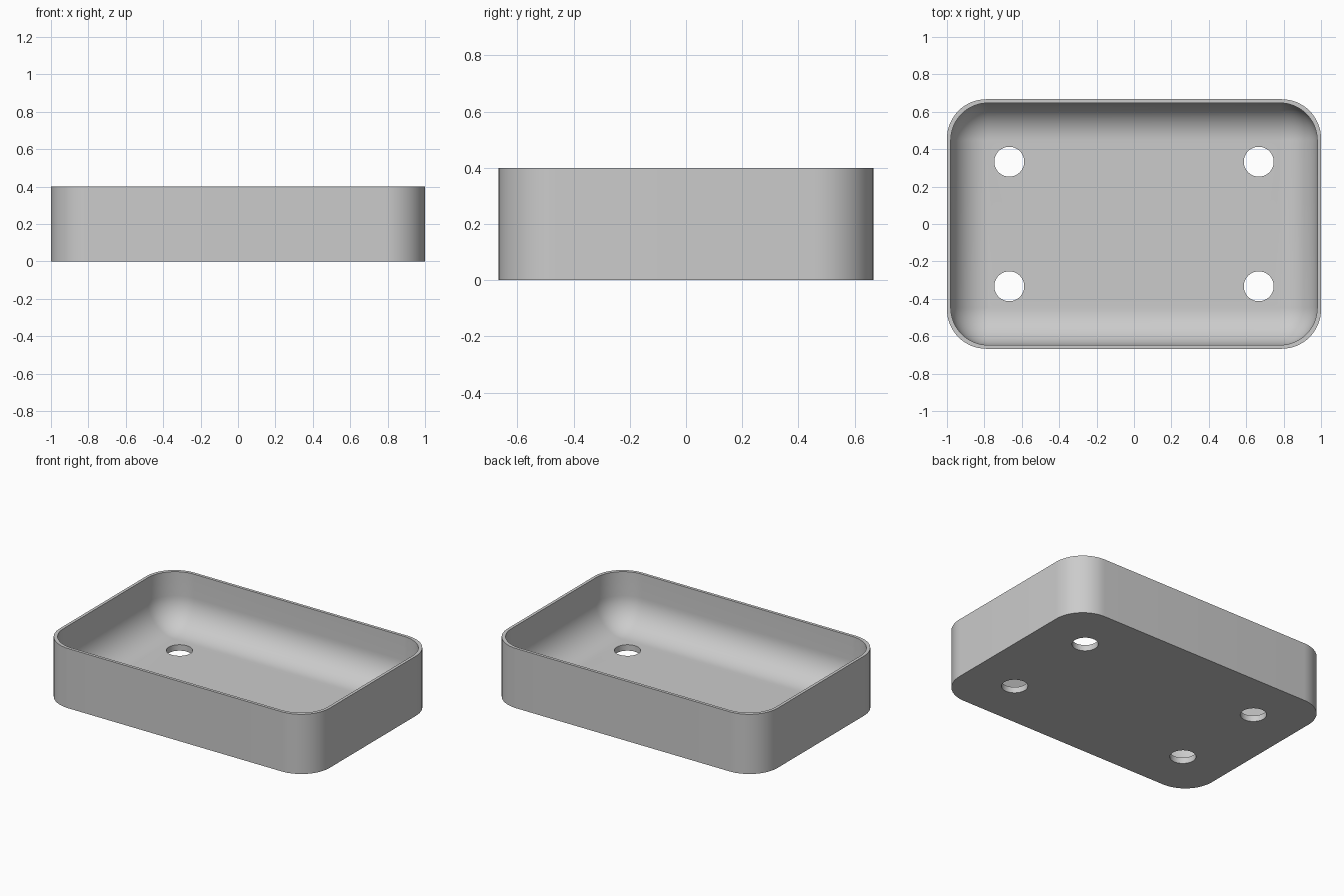
import bpy, bmesh
from math import sin, cos, pi, radians

cube = bpy.data.objects.get("Cube")
if cube:
    bpy.data.objects.remove(cube, do_unlink=True)

HALF_X, HALF_Y, HEIGHT = 1.0, 0.667, 0.4
WALL, FLOOR = 0.02, 0.04
OUTER_R, INNER_R, FILLET = 0.21, 0.2, 0.199
HOLE_X, HOLE_Y, HOLE_R = 0.667, 0.333, 0.08
CORNER_STEPS, FILLET_STEPS = 16, 16

grey = bpy.data.materials.new("grey")
grey.use_nodes = True
colour = (0.6, 0.6, 0.6, 1)
grey.diffuse_color = colour
grey.node_tree.nodes["Principled BSDF"].inputs["Base Color"].default_value = colour


def ring(bm, inset, radius, z):
    """Rounded rectangle of vertices, counter-clockwise from above."""
    cx, cy = HALF_X - inset - radius, HALF_Y - inset - radius
    verts = []
    for q, (sx, sy) in enumerate(((1, 1), (-1, 1), (-1, -1), (1, -1))):
        for i in range(CORNER_STEPS + 1):
            a = (q + i / CORNER_STEPS) * pi / 2
            verts.append(bm.verts.new((sx * cx + radius * cos(a), sy * cy + radius * sin(a), z)))
    return verts


# Tray shell: outer wall, rim, inner wall, and a rounded fillet into the floor
bm = bmesh.new()
rings = [ring(bm, 0, OUTER_R, 0), ring(bm, 0, OUTER_R, HEIGHT), ring(bm, WALL, INNER_R, HEIGHT)]
for i in range(FILLET_STEPS + 1):
    a = i / FILLET_STEPS * pi / 2
    step = FILLET * (1 - cos(a))
    rings.append(ring(bm, WALL + step, INNER_R - step, FLOOR + FILLET * (1 - sin(a))))
for low, high in zip(rings, rings[1:]):
    for i in range(len(low)):
        j = (i + 1) % len(low)
        bm.faces.new((low[i], low[j], high[j], high[i]))
bm.faces.new(rings[0][::-1])
bm.faces.new(rings[-1])
bmesh.ops.recalc_face_normals(bm, faces=bm.faces)
mesh = bpy.data.meshes.new("tray")
bm.to_mesh(mesh)
bm.free()
mesh.materials.append(grey)
tray = bpy.data.objects.new("tray", mesh)
bpy.context.collection.objects.link(tray)

# Four drain holes through the floor
for sx in (-1, 1):
    for sy in (-1, 1):
        bpy.ops.mesh.primitive_cylinder_add(vertices=48, radius=HOLE_R, depth=0.2,
                                            location=(sx * HOLE_X, sy * HOLE_Y, 0))
        cutter = bpy.context.object
        cutter.name = "drain_hole_cutter"
        cutter.hide_render = True
        cutter.data.materials.append(grey)
        cut = tray.modifiers.new("drain_hole", 'BOOLEAN')
        cut.operation, cut.solver, cut.object = 'DIFFERENCE', 'EXACT', cutter
        bpy.ops.object.select_all(action='DESELECT')
        bpy.context.view_layer.objects.active = tray
        tray.select_set(True)
        bpy.ops.object.modifier_apply(modifier=cut.name)
        bpy.data.objects.remove(cutter, do_unlink=True)

bpy.ops.object.shade_smooth_by_angle(angle=radians(30))
